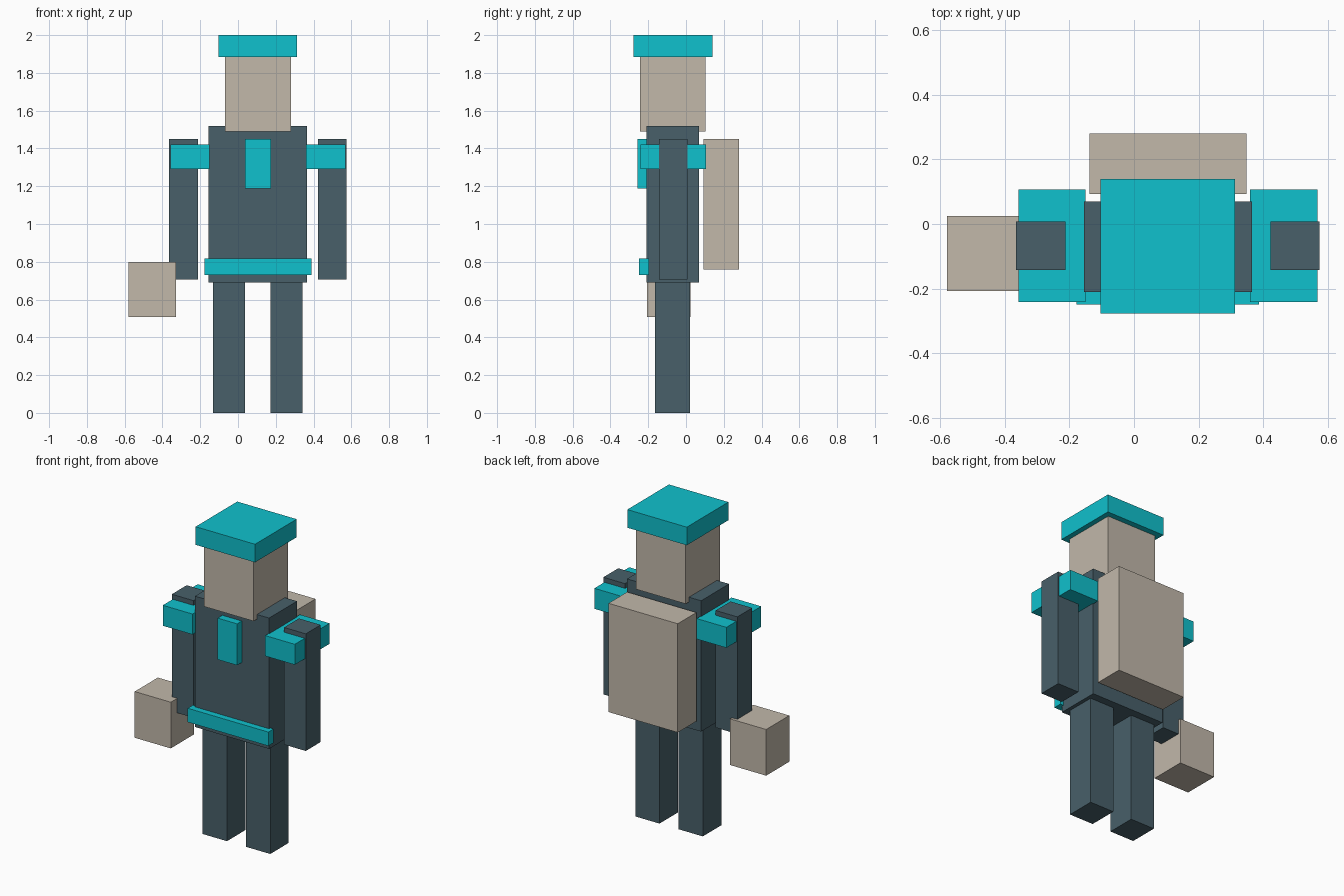
import bpy

old = bpy.data.objects.get("Cube")
if old:
    bpy.data.objects.remove(old, do_unlink=True)

CENTRE = 0.105  # x of the body's plane of symmetry


def material(name, rgb):
    mat = bpy.data.materials.new(name)
    mat.use_nodes = True
    colour = (*rgb, 1.0)
    mat.diffuse_color = colour
    mat.node_tree.nodes["Principled BSDF"].inputs["Base Color"].default_value = colour
    return mat


slate = material("slate_blue", (0.065, 0.117, 0.144))
cyan = material("bright_cyan", (0.005, 0.533, 0.610))
beige = material("warm_beige", (0.539, 0.479, 0.402))


def box(name, mat, x, y, z):
    """Box spanning the given (low, high) range on each axis."""
    spans = (x, y, z)
    bpy.ops.mesh.primitive_cube_add(size=1, location=[(a + b) / 2 for a, b in spans])
    obj = bpy.context.object
    obj.name = obj.data.name = name
    obj.scale = [b - a for a, b in spans]
    bpy.ops.object.transform_apply(location=False, rotation=False, scale=True)
    obj.data.materials.append(mat)
    return obj


def pair(name, mat, x, y, z):
    """Right-hand box and its mirror image across the body's centre."""
    box("right_" + name, mat, x, y, z)
    box("left_" + name, mat, (2 * CENTRE - x[1], 2 * CENTRE - x[0]), y, z)


def centred(name, mat, width, y, z):
    return box(name, mat, (CENTRE - width / 2, CENTRE + width / 2), y, z)


# Body and head
centred("torso", slate, 0.52, (-0.21, 0.07), (0.69, 1.52))
centred("head", beige, 0.35, (-0.243, 0.103), (1.49, 1.885))
centred("hat", cyan, 0.417, (-0.277, 0.14), (1.885, 2.0))

# Limbs and shoulder pads
pair("leg", slate, (-0.132, 0.038), (-0.165, 0.02), (0, 0.695))
pair("arm", slate, (-0.365, -0.213), (-0.142, 0.007), (0.707, 1.45))
pair("shoulder_pad", cyan, (-0.358, -0.15), (-0.242, 0.107), (1.29, 1.42))

# Chest plate, belt and gear
centred("chest_plate", cyan, 0.137, (-0.257, -0.205), (1.187, 1.45))
centred("belt", cyan, 0.566, (-0.25, -0.197), (0.73, 0.818))
centred("backpack", beige, 0.486, (0.093, 0.28), (0.76, 1.45))
box("carried_case", beige, (-0.58, -0.327), (-0.207, 0.025), (0.507, 0.80))
